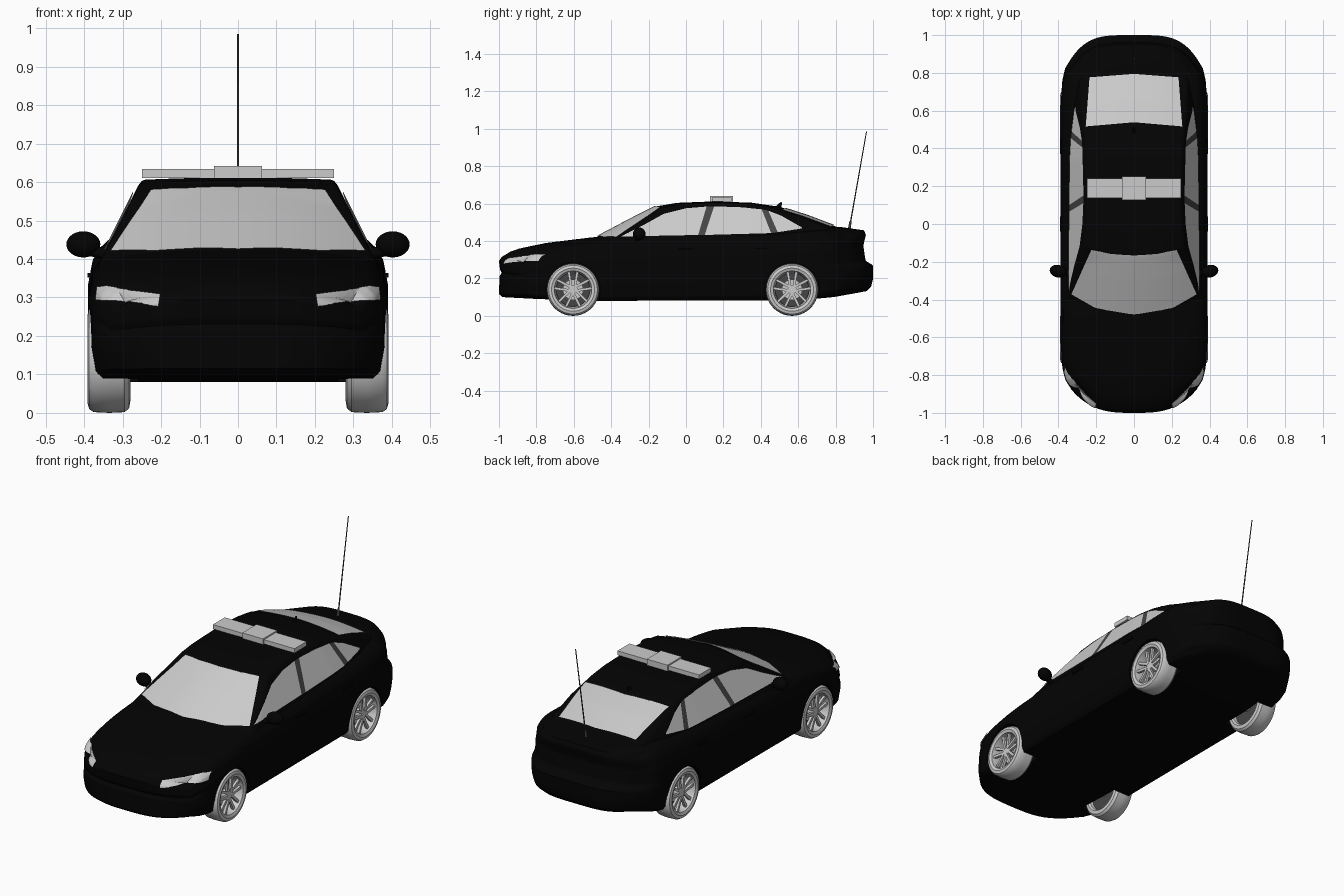
import bpy, bmesh
from math import pi, cos, sin
from mathutils import Vector, Matrix
from mathutils.bvhtree import BVHTree

if "Cube" in bpy.data.objects:
    bpy.data.objects.remove(bpy.data.objects["Cube"])


def material(name, c):
    m = bpy.data.materials.new(name)
    m.diffuse_color = (c, c, c, 1)
    m.use_nodes = True
    m.node_tree.nodes["Principled BSDF"].inputs["Base Color"].default_value = m.diffuse_color
    return m


BLACK, DARK = material("black_paint", 0.001), material("dark_trim", 0.06)


def table(points, t):
    """Piecewise linear interpolation of (t, value) pairs."""
    if t <= points[0][0]:
        return points[0][1]
    for (a, p), (b, q) in zip(points, points[1:]):
        if t <= b:
            return p + (q - p) * (t - a) / (b - a)
    return points[-1][1]


def clamp(t):
    return max(0.0, min(1.0, t))


def smooth(ob, angle=35):
    bpy.ops.object.select_all(action='DESELECT')
    ob.select_set(True)
    bpy.context.view_layer.objects.active = ob
    bpy.ops.object.shade_smooth_by_angle(angle=angle * pi / 180)


def finish(name, bm, mat=None, mirror=False, shade=True):
    me = bpy.data.meshes.new(name)
    bm.to_mesh(me)
    bm.free()
    ob = bpy.data.objects.new(name, me)
    bpy.context.collection.objects.link(ob)
    if mat:
        me.materials.append(mat)
    if mirror:
        ob.modifiers.new("mirror", 'MIRROR').use_mirror_merge = False
    if shade:
        smooth(ob)
    return ob


def grid(bm, rows, closed=False):
    vs = [[bm.verts.new(p) for p in r] for r in rows]
    n = len(vs)
    for i in range(n if closed else n - 1):
        a, b = vs[i], vs[(i + 1) % n]
        for j in range(len(a) - 1):
            bm.faces.new((a[j], a[j + 1], b[j + 1], b[j]))


def box(bm, lo, hi):
    lo, hi = Vector(lo), Vector(hi)
    bmesh.ops.create_cube(bm, size=1, matrix=Matrix.Translation((lo + hi) / 2) @ Matrix.Diagonal((*(hi - lo), 1)))


def rod(bm, a, b, r1, r2, seg=24):
    a, b = Vector(a), Vector(b)
    q = (b - a).to_track_quat('Z', 'Y').to_matrix().to_4x4()
    bmesh.ops.create_cone(bm, cap_ends=True, segments=seg, radius1=r1, radius2=r2, depth=(b - a).length,
                          matrix=Matrix.Translation((a + b) / 2) @ q)


# Lower body: a subdivided cube warped by profile tables
TOP = [(-1, .315), (-.97, .337), (-.9, .36), (-.75, .39), (-.5, .42), (-.3, .435), (0, .445), (.4, .46),
       (.75, .48), (.85, .475), (1, .457)]
BOTTOM = [(-1, .10), (-.8, .09), (-.5, .08), (.6, .083), (.8, .1), (1, .132)]
WIDTH = [(-1, .33), (-.9, .365), (-.8, .38), (-.6, .39), (.6, .39), (.8, .38), (.9, .365), (1, .33)]
SIDE = [(-1, .92), (-.87, .97), (-.4, 1), (.4, 1), (.75, .97), (.9, .93), (1, .88)]
NOSE = [(-1, .02), (-.85, 0), (.05, .003), (.2, .015), (.35, .006), (.8, 0), (1, .015)]
TAIL = [(-1, .035), (-.85, .01), (-.6, 0), (-.15, 0), (0, .04), (.5, .052), (.85, .038), (1, .048)]


def warp(p):
    u, v, w = p
    end = max(0, (abs(v) - .5) / .5) ** 2
    pull = .12 * abs(u) ** (4 if v > 0 else 3.2) + table(TAIL if v > 0 else NOSE, w)
    y = v - (1 if v > 0 else -1) * pull * end
    lo, hi = table(BOTTOM, v), table(TOP, v) - .03 * abs(u) ** 3
    return Vector((u * table(WIDTH, v) * table(SIDE, w), y, lo + (hi - lo) * (w + 1) / 2))


body = bmesh.new()
bmesh.ops.create_cube(body, size=2)
bmesh.ops.subdivide_edges(body, edges=body.edges[:], cuts=40, use_grid_fill=True)
for vert in body.verts:
    vert.co = warp(vert.co)

# Cabin: height field where the roof line meets the leaning sides
ROOF = [(-.6, .36), (-.48, .42), (-.3, .515), (-.165, .584), (-.05, .604), (.15, .612), (.35, .605),
        (.5, .583), (.65, .535), (.79, .482), (.9, .44)]
BELT = [(-.4, .345), (.35, .345), (.6, .335), (.75, .31), (.86, .26)]


def cabin_point(u, y):
    belt = table(BELT, y)
    x = u * (belt + .03)
    bow = -.10 * (x / .34) ** 2 * clamp((.1 - y) / .3) + .03 * (x / .25) ** 2 * clamp((y - .3) / .2)
    a = table(ROOF, y + bow) - .1 * x * x
    b = .42 + 2 * (belt - abs(x))
    h = max(.02 - abs(a - b), 0) / .02
    return x, y, max(.36, min(a, b) - h * h * .005)


cabin = bmesh.new()
grid(cabin, [[cabin_point(i / 48, -.52 + 1.37 * j / 110) for j in range(111)] for i in range(-48, 49)][::-1])
for part in (body, cabin):
    part.normal_update()
TREES = [BVHTree.FromBMesh(body), BVHTree.FromBMesh(cabin)]

# Wheel arches cut out of the body
WHEELS = (-.604, .567)
arches = bmesh.new()
for s in (-1, 1):
    for y in WHEELS:
        rod(arches, (s * .26, y, .14), (s * .5, y, .14), .145, .145, 48)
cutter = finish("arch_cutter", arches, shade=False)
cutter.hide_render = True
body_ob = finish("body", body, BLACK)
mod = body_ob.modifiers.new("arches", 'BOOLEAN')
mod.object, mod.operation, mod.solver = cutter, 'DIFFERENCE', 'EXACT'
bpy.ops.object.modifier_apply(modifier="arches")
bpy.data.objects.remove(cutter)
smooth(body_ob)
finish("cabin", cabin, BLACK)


# Glass, lamps and trim: outlines projected onto the body surface
def along(pts, t):
    k = t * (len(pts) - 1)
    i = min(int(k), len(pts) - 2)
    return Vector(pts[i]).lerp(Vector(pts[i + 1]), k - i)


def decal(name, place, direction, lower, upper, mat=None, mirror=True, n=32, m=24):
    d, rows = Vector(direction), []
    for j in range(m + 1):
        row = []
        for i in range(n + 1):
            o = Vector(place(*along(lower, i / n).lerp(along(upper, i / n), j / m)))
            hits = [h for h in (t.ray_cast(o, d) for t in TREES) if h[0]]
            if not hits:
                hits = [TREES[0].find_nearest(o)]
            loc, nor = min(hits, key=lambda h: h[3])[:2]
            row.append(loc + nor * (.005 if nor.dot(d) < 0 else -.005))
        rows.append(row)
    bm = bmesh.new()
    grid(bm, rows)
    finish(name, bm, mat, mirror)


def from_top(x, y):
    return x, y, 2


def from_side(y, z):
    return 2, y, z


def from_front(x, z):
    return x, -2, z


DOWN, LEFT, BACK = (0, 0, -1), (-1, 0, 0), (0, 1, 0)
decal("windshield", from_top, DOWN, [(-.33, -.37), (-.2, -.445), (0, -.478), (.2, -.445), (.33, -.37)],
      [(-.225, -.135), (-.12, -.157), (0, -.165), (.12, -.157), (.225, -.135)], mirror=False)
decal("rear_window", from_top, DOWN, [(.255, .515), (0, .537), (-.255, .515)],
      [(.235, .775), (0, .793), (-.235, .775)], mirror=False)
decal("front_side_window", from_side, LEFT, [(-.35, .422), (.065, .43)],
      [(-.335, .428), (-.22, .487), (-.12, .543), (0, .573), (.11, .582)])
decal("middle_pillar", from_side, LEFT, [(.065, .43), (.1, .43)], [(.11, .582), (.15, .583)], DARK, n=4)
decal("rear_side_window", from_side, LEFT, [(.1, .43), (.455, .44)], [(.15, .583), (.3, .578), (.405, .567)])
decal("rear_pillar", from_side, LEFT, [(.455, .44), (.49, .445)], [(.405, .567), (.44, .56)], DARK, n=4)
decal("quarter_window", from_side, LEFT, [(.49, .445), (.62, .465)], [(.44, .56), (.51, .533), (.62, .47)])
decal("headlight", from_front, BACK, [(.205, .277), (.29, .286), (.366, .293)],
      [(.2, .306), (.28, .318), (.34, .327), (.364, .325)])

# Wheels: lathed tyre and rim, paired spokes, disc and hub
PROFILE = [(.372, .098), (.385, .1), (.391, .115), (.387, .13), (.375, .138), (.335, .14), (.295, .138),
           (.283, .128), (.28, .11), (.288, .1), (.33, .09), (.372, .098)]
tyre = bmesh.new()
grid(tyre, [[(x - .335, r * cos(a), r * sin(a)) for x, r in PROFILE]
            for a in (2 * pi * k / 56 for k in range(56))], closed=True)
bmesh.ops.remove_doubles(tyre, verts=tyre.verts, dist=1e-5)
bmesh.ops.recalc_face_normals(tyre, faces=tyre.faces)
spokes = bmesh.new()
for k in range(5):
    for s in (-1, 1):
        bmesh.ops.create_cube(spokes, size=1, matrix=Matrix.Rotation(2 * pi * k / 5, 4, 'X')
                              @ Matrix.Translation((.032, s * .017, .058)) @ Matrix.Rotation(-s * .16, 4, 'X')
                              @ Matrix.Diagonal((.014, .014, .084, 1)))
rod(spokes, (-.04, 0, 0), (.038, 0, 0), .024, .024)
rod(spokes, (-.012, 0, 0), (0, 0, 0), .055, .055, 32)
backing = bmesh.new()
rod(backing, (-.03, 0, 0), (-.022, 0, 0), .096, .096, 32)
parts = [finish("tyre", tyre), finish("wheel_spokes", spokes), finish("wheel_backing", backing, DARK)]
for part in parts:
    for s in (-1, 1):
        for y in WHEELS:
            ob = bpy.data.objects.new(part.name, part.data)
            bpy.context.collection.objects.link(ob)
            ob.location = (s * .335, y, .14)
            ob.rotation_euler.z = 0 if s > 0 else pi
    bpy.data.objects.remove(part)

# Door mirrors and handles
bm = bmesh.new()
bmesh.ops.create_uvsphere(bm, u_segments=24, v_segments=14, radius=1,
                          matrix=Matrix.Translation((.402, -.25, .438)) @ Matrix.Rotation(.25, 4, 'Z')
                          @ Matrix.Diagonal((.045, .033, .034, 1)))
rod(bm, (.33, -.26, .41), (.4, -.255, .425), .016, .013, 12)
finish("door_mirror", bm, BLACK, True)
bm = bmesh.new()
for y in (0, .41):
    box(bm, (.37, y - .04, .352), (.391, y + .04, .364))
finish("door_handles", bm, BLACK, True, False)

# Roof light bar
bm = bmesh.new()
box(bm, (.062, .138, .61), (.25, .242, .634))
finish("light_bar_wing", bm, None, True, False)
bm = bmesh.new()
box(bm, (-.063, .128, .608), (.063, .252, .642))
finish("light_bar_centre", bm, None, False, False)

# Roof fin and whip antenna
bm = bmesh.new()
rod(bm, (0, .49, .57), (0, .51, .607), .02, .004, 12)
bmesh.ops.scale(bm, vec=(.5, 1, 1), verts=bm.verts)
finish("roof_fin", bm, BLACK)
bm = bmesh.new()
rod(bm, (0, .873, .46), (0, .879, .505), .008, .006, 12)
rod(bm, (0, .876, .48), (0, .965, .985), .0035, .0025, 8)
finish("whip_antenna", bm, DARK)
